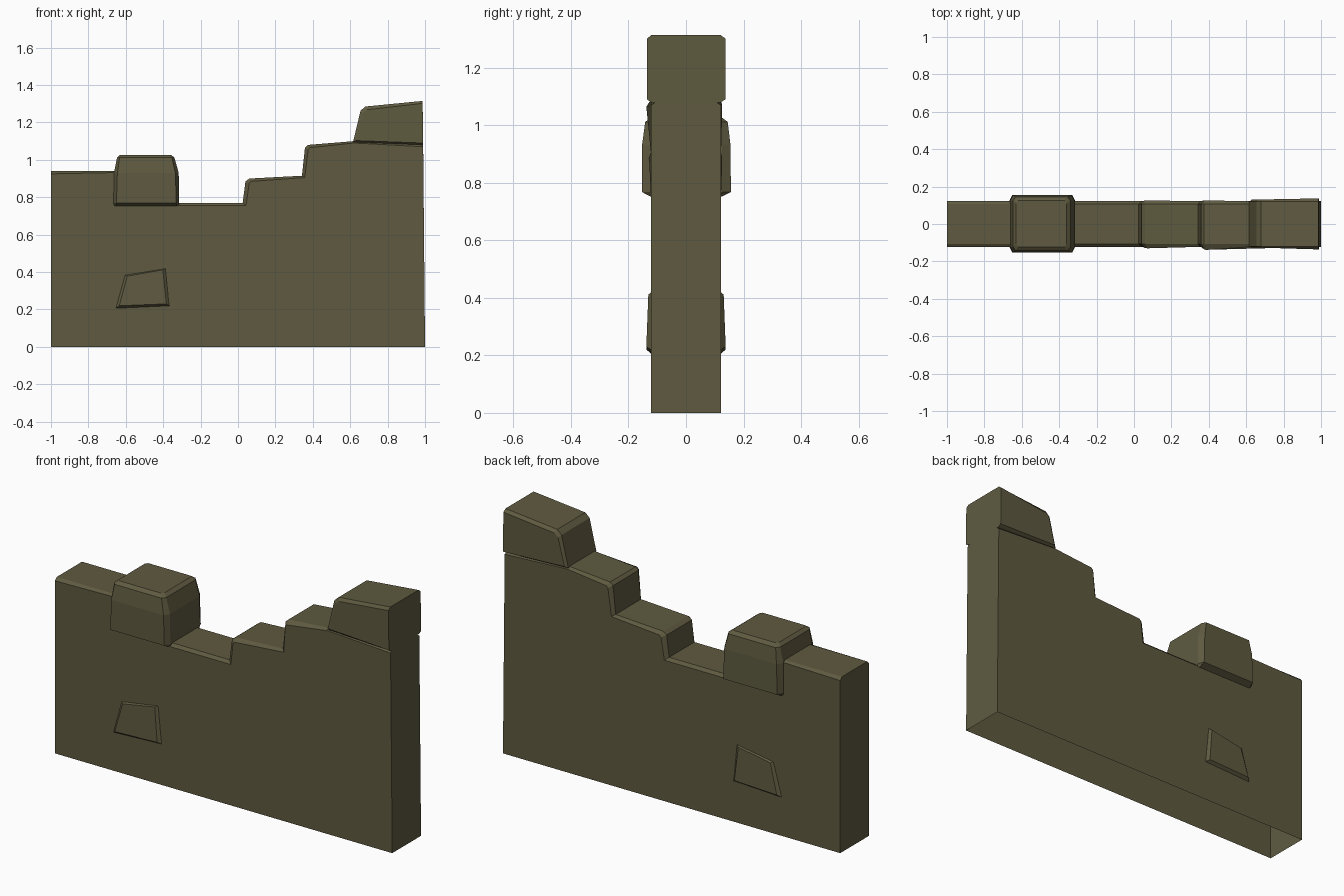
import bpy, bmesh

if "Cube" in bpy.data.objects:
    bpy.data.objects.remove(bpy.data.objects["Cube"])

stone = bpy.data.materials.new("olive stone")
stone.diffuse_color = (0.113, 0.102, 0.051, 1)
stone.use_nodes = True
stone.node_tree.nodes["Principled BSDF"].inputs["Base Color"].default_value = stone.diffuse_color


def loft(name, rings, cap_start=True, cap_end=True, skip=()):
    """Bridge equal-length closed rings of 3D points; skip = open side indices."""
    bm = bmesh.new()
    vs = [[bm.verts.new(p) for p in ring] for ring in rings]
    n = len(rings[0])
    for a, b in zip(vs, vs[1:]):
        for i in range(n):
            if i not in skip:
                j = (i + 1) % n
                bm.faces.new((a[i], a[j], b[j], b[i]))
    if cap_start:
        bm.faces.new(vs[0][::-1])
    if cap_end:
        bm.faces.new(vs[-1])
    bmesh.ops.recalc_face_normals(bm, faces=bm.faces[:])
    me = bpy.data.meshes.new(name)
    bm.to_mesh(me)
    bm.free()
    me.materials.append(stone)
    ob = bpy.data.objects.new(name, me)
    bpy.context.collection.objects.link(ob)
    return ob


def slab(profile, y):
    return [(x, y, z) for x, z in profile]


# Wall body: ridge profile in the middle, slightly lower profile on the faces
ridge = [(-1, 0), (1, 0), (0.99, 1.08), (0.62, 1.10), (0.375, 1.08), (0.358, 1.065),
         (0.342, 0.915), (0.06, 0.90), (0.04, 0.885), (0.025, 0.77),
         (-0.5, 0.77), (-0.5, 0.94), (-1, 0.94)]
side = [(-1, 0), (1, 0), (0.99, 1.07), (0.62, 1.09), (0.385, 1.065), (0.375, 1.055),
        (0.357, 0.905), (0.07, 0.885), (0.06, 0.875), (0.043, 0.755),
        (-0.5, 0.755), (-0.5, 0.935), (-1, 0.925)]
front = slab(side, -0.122)
back = slab(side, 0.122)
inner = lambda s: [(x, s * (0.122 if z == 0 else 0.107), z) for x, z in ridge]
# step corners bulge slightly out of the front face
for i, y in ((4, -0.138), (5, -0.136), (7, -0.13), (8, -0.128)):
    front[i] = (front[i][0], y, front[i][2])
    back[i] = (back[i][0], 0.126, back[i][2])
loft("wall_body", [front, inner(-1), inner(1), back], skip=(0,))

# High end stone, overhanging the wall a little
cap_ridge = [(0.615, 1.095), (0.99, 1.08), (0.987, 1.315), (0.68, 1.285), (0.655, 1.262)]
cap_side = [(0.63, 1.103), (0.99, 1.09), (0.987, 1.302), (0.69, 1.268), (0.667, 1.25)]
flare = lambda y0, y1: [(x, y0 + (y1 - y0) * (x - 0.63) / 0.36, z) for x, z in cap_side]
loft("end_stone", [flare(-0.125, -0.136), slab(cap_ridge, -0.119),
                   slab(cap_ridge, 0.119), flare(0.13, 0.137)])


# Large merlon stone: chamfered rectangles stacked upward
def octagon(x0, x1, y0, y1, z, cx, cy):
    return [(x0 + cx, y0, z), (x1 - cx, y0, z), (x1, y0 + cy, z), (x1, y1 - cy, z),
            (x1 - cx, y1, z), (x0 + cx, y1, z), (x0, y1 - cy, z), (x0, y0 + cy, z)]


loft("merlon_stone", [
    octagon(-0.665, -0.315, -0.123, 0.123, 0.752, 0.012, 0.01),
    octagon(-0.665, -0.315, -0.153, 0.156, 0.768, 0.015, 0.03),
    octagon(-0.663, -0.317, -0.153, 0.155, 0.93, 0.018, 0.03),
    octagon(-0.647, -0.34, -0.142, 0.145, 1.012, 0.014, 0.02),
    octagon(-0.63, -0.36, -0.122, 0.125, 1.027, 0.01, 0.015)])

# Raised trapezoid stones, one on each face
outer_trap = [(-0.655, 0.205), (-0.365, 0.218), (-0.385, 0.42), (-0.605, 0.385)]
inner_trap = [(-0.635, 0.22), (-0.383, 0.23), (-0.402, 0.412), (-0.592, 0.378)]
for name, s in (("front_brick", -1), ("back_brick", 1)):
    loft(name, [slab(outer_trap, s * 0.12),
                [(x, s * (0.138 if z < 0.3 else 0.131), z) for x, z in inner_trap]],
         cap_start=False)
    # face the open shell outward
    me = bpy.data.objects[name].data
    if me.polygons[-1].normal.y * s < 0:
        me.flip_normals()
